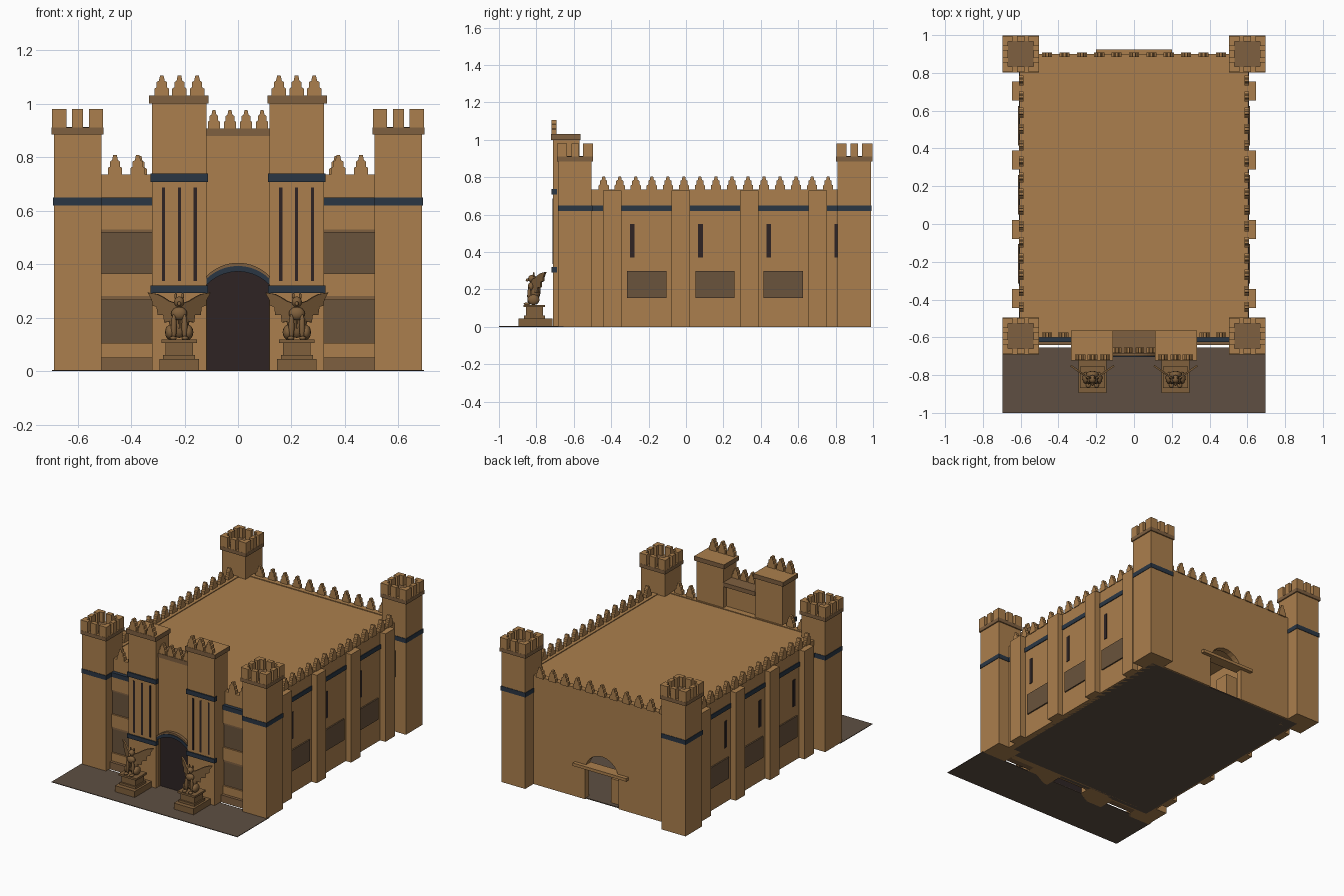
import bpy, bmesh
from math import sin, cos, pi, atan2
from mathutils import Matrix, Vector

old = bpy.data.objects.get("Cube")
if old:
    bpy.data.objects.remove(old)


def material(name, hexcode):
    rgb = [int(hexcode[i:i + 2], 16) / 255 for i in (0, 2, 4)]
    col = [c / 12.92 if c < 0.04 else ((c + 0.055) / 1.055) ** 2.4 for c in rgb] + [1]
    m = bpy.data.materials.new(name)
    m.use_nodes = True
    m.diffuse_color = col
    bsdf = m.node_tree.nodes["Principled BSDF"]
    bsdf.inputs["Base Color"].default_value = col
    bsdf.inputs["Roughness"].default_value = 0.9
    return m


SAND = material("sandstone", "AB7F4D")
TRIM = material("dark_stone_trim", "7F6040")
BLUE = material("slate_blue", "2A3644")
DARK = material("dark_opening", "2E2424")
RELIEF = material("carved_relief", "6A533C")
PAVE = material("paving", "5E4F42")
STATUE = material("statue_stone", "80603C")


def finish(bm, name, mat, side=None):
    """Turn a bmesh into an object; upright faces may take a second colour."""
    bmesh.ops.recalc_face_normals(bm, faces=bm.faces)
    me = bpy.data.meshes.new(name)
    me.materials.append(mat)
    if side:
        me.materials.append(side)
        for f in bm.faces:
            f.material_index = int(abs(f.normal.z) < 0.5)
    bm.to_mesh(me)
    bm.free()
    ob = bpy.data.objects.new(name, me)
    bpy.context.collection.objects.link(ob)
    return ob


def add_prism(bm, pts, lo, hi, axis="y"):
    place = (lambda a, z, d: (a, d, z)) if axis == "y" else (lambda a, z, d: (d, a, z))
    a = [bm.verts.new(place(u, z, lo)) for u, z in pts]
    b = [bm.verts.new(place(u, z, hi)) for u, z in pts]
    bm.faces.new(a)
    bm.faces.new(b[::-1])
    for i in range(len(a)):
        j = (i + 1) % len(a)
        bm.faces.new((a[i], b[i], b[j], a[j]))


def add_box(bm, x0, x1, y0, y1, z0, z1):
    add_prism(bm, [(x0, z0), (x1, z0), (x1, z1), (x0, z1)], y0, y1)


def boxes(name, mat, *dims, side=None):
    bm = bmesh.new()
    for d in dims:
        add_box(bm, *d)
    return finish(bm, name, mat, side)


def prism(name, mat, pts, lo, hi, axis="y"):
    bm = bmesh.new()
    add_prism(bm, pts, lo, hi, axis)
    return finish(bm, name, mat)


def teeth(name, centres, z, lo, hi, axis="y", h=0.075, w=0.027):
    """Row of stepped, pointed merlons."""
    half = [(w, 0), (w, .35), (.7 * w, .42), (.7 * w, .68), (.4 * w, .74), (.25 * w, 1)]
    bm = bmesh.new()
    for c in centres:
        pts = [(c + u, z + v * h) for u, v in half] + [(c - u, z + v * h) for u, v in half[::-1]]
        add_prism(bm, pts, lo, hi, axis)
    return finish(bm, name, SAND)


def spread(a, b, n):
    return [a + (b - a) * i / (n - 1) for i in range(n)]


def arc(half, spring, rise, n=14):
    """Arch curve from +half to -half."""
    r = (half * half + rise * rise) / (2 * rise)
    t0 = atan2(half, r - rise)
    return [(r * sin(t), spring + rise - r + r * cos(t)) for t in spread(t0, -t0, n)]


def arched_wall(name, w, top, half, spring, rise, y0, y1):
    pts = [(-w, 0), (-w, top), (w, top), (w, 0), (half, 0)] + arc(half, spring, rise) + [(-half, 0)]
    return prism(name, SAND, pts, y0, y1)


# Ground and hall
boxes("forecourt_paving", PAVE, (-.695, .695, -1, -.655, 0, .004))
boxes("hall_floor", PAVE, (-.595, .595, -.59, .89, 0, .006))
boxes("hall_roof", SAND, (-.57, .57, -.58, .88, .7, .73))
arched_wall("back_wall", .6, .735, .125, .2, .12, .86, .9)
boxes("back_door_lintel", SAND, (-.2, .2, .85, .925, .215, .235))
boxes("back_door_block", SAND, (-.12, -.04, .76, .86, 0, .17))
boxes("front_inner_wall", SAND, (-.51, .51, -.6, -.56, 0, .735))
teeth("back_merlons", spread(-.46, .46, 11), .73, .885, .908)

for s, side in ((1, "left"), (-1, "right")):
    def span(a, b):
        return tuple(sorted((s * a, s * b)))

    # Side wall with pilasters, panels and slits
    bays = [-.21 + .365 * i for i in range(4)]
    piers = [-.395 + .3665 * i for i in range(4)]
    boxes(side + "_side_wall", SAND, (*span(.565, .605), -.6, .9, 0, .735))
    boxes(side + "_pilasters", SAND, *[(*span(.6, .645), y - .05, y + .05, 0, .73) for y in piers])
    boxes(side + "_side_band", BLUE, (*span(.6, .61), -.52, .82, .62, .65))
    boxes(side + "_side_reliefs", RELIEF, *[(*span(.6, .614), y - .105, y + .105, .155, .298) for y in bays[:3]])
    boxes(side + "_side_slits", DARK, *[(*span(.6, .609), y - .09, y - .065, .37, .55) for y in bays])
    teeth(side + "_side_merlons", spread(-.44, .76, 15), .73, *span(.585, .61), axis="x")

    # Front bay between corner tower and gate pylon
    fx = span(.32, .515)
    boxes(side + "_front_plinths", TRIM, (*fx, -.64, -.6, 0, .05))
    boxes(side + "_front_ledges", SAND, (*fx, -.62, -.6, .05, .105), (*fx, -.62, -.6, .28, .365),
          (*fx, -.62, -.6, .53, .62))
    boxes(side + "_front_sills", TRIM, (*fx, -.615, -.6, .265, .28), (*fx, -.615, -.6, .518, .53))
    boxes(side + "_front_reliefs", RELIEF, (*fx, -.609, -.6, .105, .265), (*fx, -.609, -.6, .365, .518))
    boxes(side + "_front_band", BLUE, (*fx, -.625, -.6, .62, .65))
    teeth(side + "_front_merlons", [s * .375, s * .46], .733, -.6, -.575)

    # Corner towers
    for cy, end in ((.9, "back"), (-.593, "front")):
        name = side + "_" + end + "_tower"
        cx = s * .6

        def block(r, z0, z1):
            return (cx - r, cx + r, cy - r, cy + r, z0, z1)

        boxes(name, SAND, block(.089, 0, .89))
        boxes(name + "_band", BLUE, block(.092, .62, .65))
        boxes(name + "_cornice", SAND, block(.097, .885, .91), side=TRIM)
        boxes(name + "_floor", TRIM, block(.068, .9, .913))
        dims = []
        for k in (-1, 1):
            a, b = sorted((k * .067, k * .096))
            dims += [(cx - .02, cx + .02, cy + a, cy + b, .91, .98),
                     (cx + a, cx + b, cy - .02, cy + .02, .91, .98)]
            for q in (-1, 1):
                c, d = sorted((q * .042, q * .096))
                e, f = sorted((q * .042, q * .067))
                g, h = sorted((k * .042, k * .067))
                dims += [(cx + c, cx + d, cy + a, cy + b, .91, .98),
                         (cx + a, cx + b, cy + e, cy + f, .91, .98)]
        boxes(name + "_merlons", SAND, *dims)

    # Gate pylon
    boxes(side + "_pylon", SAND, (*span(.118, .322), -.71, -.57, 0, 1.0))
    boxes(side + "_pylon_bands", BLUE, (*span(.112, .327), -.718, -.69, .708, .738),
          (*span(.112, .327), -.718, -.69, .292, .32))
    boxes(side + "_pylon_slits", DARK, *[(*span(x - .006, x + .006), -.713, -.705, .337, .687)
                                         for x in (.16, .219, .279)])
    boxes(side + "_pylon_cap", SAND, (*span(.11, .333), -.722, -.563, 1.0, 1.03), side=TRIM)
    teeth(side + "_pylon_merlons", [s * x for x in (.153, .219, .285)], 1.03, -.72, -.692)

# Gate between the pylons
arched_wall("gate_wall", .12, .88, .116, .325, .047, -.68, -.6)
boxes("gate_cap", TRIM, (-.12, .12, -.685, -.565, .88, .908))
teeth("gate_merlons", spread(-.09, .09, 4), .908, -.682, -.655, h=.068, w=.023)
prism("gate_door", DARK, [(-.118, .004), (.118, .004)] + arc(.118, .325, .05), -.665, -.655)
prism("gate_arch_blue", BLUE, arc(.118, .322, .05) + arc(.118, .345, .048)[::-1], -.705, -.675)
prism("gate_arch_trim", TRIM, arc(.118, .345, .048) + arc(.118, .355, .05)[::-1], -.7, -.675)


# Winged statues
def add_ball(bm, loc, size, tilt=0):
    m = Matrix.Translation(loc) @ Matrix.Rotation(tilt, 4, "X") @ Matrix.Diagonal((*size, 1))
    bmesh.ops.create_uvsphere(bm, u_segments=12, v_segments=8, radius=1, matrix=m)


for s, side in ((1, "left"), (-1, "right")):
    cx, cy = s * .22, -.81

    def at(x, y, z):
        return Vector((cx + x, cy + y, z))

    boxes(side + "_pedestal", STATUE, (cx - .074, cx + .074, -.895, -.715, .004, .045),
          (cx - .06, cx + .06, -.865, -.755, .045, .06), (cx - .052, cx + .052, -.855, -.765, .06, .105),
          (cx - .066, cx + .066, -.868, -.755, .105, .118))
    bm = bmesh.new()
    add_ball(bm, at(0, .005, .185), (.038, .027, .062), -.15)    # torso
    add_ball(bm, at(0, -.018, .215), (.03, .018, .025))          # chest
    add_ball(bm, at(0, -.012, .258), (.019, .022, .021))         # head
    add_ball(bm, at(0, -.035, .252), (.007, .013, .008), .4)     # beak
    for k in (-1, 1):
        add_ball(bm, at(k * .034, -.005, .145), (.019, .032, .028))  # haunch
        add_ball(bm, at(k * .02, -.028, .165), (.011, .011, .048))   # foreleg
        add_ball(bm, at(k * .022, -.04, .123), (.013, .018, .008))   # paw
        add_ball(bm, at(k * .013, -.004, .28), (.005, .005, .013))   # ear
    figure = finish(bm, side + "_statue_figure", STATUE)
    for p in figure.data.polygons:
        p.use_smooth = True
    # Swept wings with a feathered lower edge
    wing = [(.0, .16), (.035, .165), (.04, .185), (.065, .182), (.07, .21), (.095, .21), (.1, .24),
            (.12, .245), (.122, .265), (.14, .293), (.1, .288), (.075, .278), (.045, .262), (.0, .25)]
    for k, tag in ((1, "outer"), (-1, "inner")):
        ob = prism(side + "_statue_wing_" + tag, STATUE, [(k * u, z) for u, z in wing], -.005, .005)
        ob.location = at(0, -.02, 0)
        ob.rotation_euler.z = k * .61
